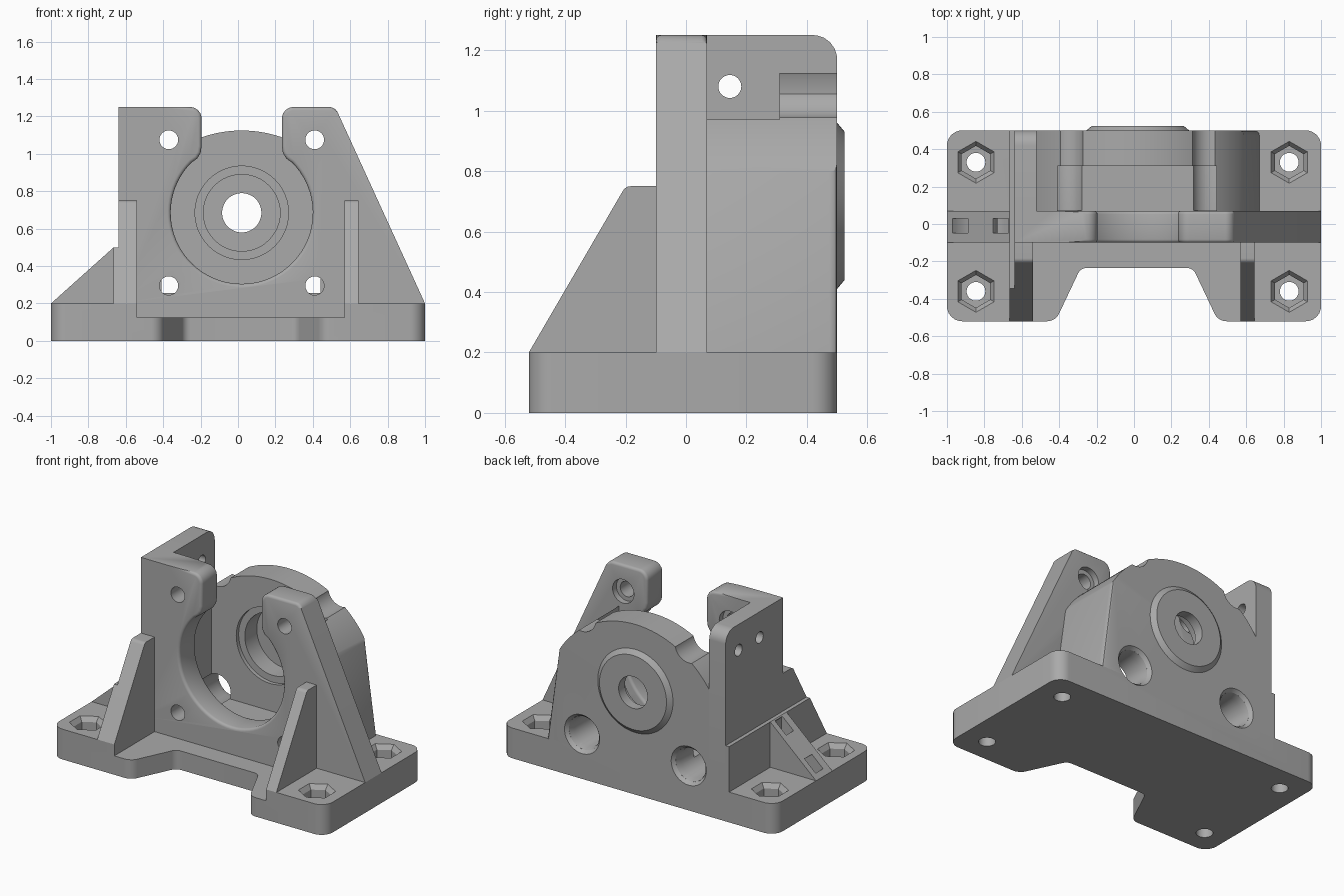
import bpy, bmesh
from math import cos, sin, tan, pi, radians, sqrt, atan2
from mathutils import Vector

cube = bpy.data.objects.get("Cube")
if cube:
    bpy.data.objects.remove(cube, do_unlink=True)

grey = bpy.data.materials.new("grey plastic")
grey.use_nodes = True
grey.diffuse_color = (0.4, 0.4, 0.4, 1)
grey.node_tree.nodes["Principled BSDF"].inputs["Base Color"].default_value = (0.4, 0.4, 0.4, 1)

AXES = {"x": lambda a, b, t: (t, a, b),
        "y": lambda a, b, t: (a, t, b),
        "z": lambda a, b, t: (a, b, t)}


def arc(cx, cy, r, start, end, n):
    """Points on a circular arc, angles in degrees."""
    angles = [radians(start + (end - start) * i / n) for i in range(n + 1)]
    return [(cx + r * cos(a), cy + r * sin(a)) for a in angles]


def circle(cx, cy, r, n=48, start=0):
    return arc(cx, cy, r, start, start + 360, n)[:-1]


def rounded(corners, steps=6):
    """Polygon from (a, b) or (a, b, radius) corners."""
    out = []
    for i, c in enumerate(corners):
        p = Vector(c[:2])
        if len(c) < 3:
            out.append(tuple(p))
            continue
        u = (Vector(corners[i - 1][:2]) - p).normalized()
        v = (Vector(corners[(i + 1) % len(corners)][:2]) - p).normalized()
        half = u.angle(v) / 2
        centre = p + (u + v).normalized() * (c[2] / sin(half))
        a = p + u * (c[2] / tan(half)) - centre
        b = p + v * (c[2] / tan(half)) - centre
        for k in range(steps + 1):
            d = a.lerp(b, k / steps).normalized() * c[2]
            out.append(tuple(centre + d))
    return out


def prism(name, pts, axis, lo, hi, end_pts=None, bevel=0, rule=None):
    """Extrude a profile along an axis; optionally bevel the edges picked by a rule."""
    place = AXES[axis]
    bm = bmesh.new()
    first = [bm.verts.new(place(a, b, lo)) for a, b in pts]
    last = [bm.verts.new(place(a, b, hi)) for a, b in (end_pts or pts)]
    bm.faces.new(first)
    bm.faces.new(last[::-1])
    for i in range(len(pts)):
        j = (i + 1) % len(pts)
        bm.faces.new((first[i], last[i], last[j], first[j]))
    bmesh.ops.recalc_face_normals(bm, faces=bm.faces[:])
    if bevel:
        edges = [e for e in bm.edges if rule(e.verts[0].co, e.verts[1].co)]
        bmesh.ops.bevel(bm, geom=edges, offset=bevel, segments=3, profile=0.5, affect="EDGES")
    mesh = bpy.data.meshes.new(name)
    bm.to_mesh(mesh)
    bm.free()
    mesh.materials.append(grey)
    ob = bpy.data.objects.new(name, mesh)
    bpy.context.collection.objects.link(ob)
    return ob


def box(name, x, y, z):
    return prism(name, [(x[0], y[0]), (x[1], y[0]), (x[1], y[1]), (x[0], y[1])], "z", *z)


def drill(cx, cy, r, axis, lo, hi, r_end=None, n=48, start=0):
    """Round, tapered or polygonal cutter."""
    return prism("cutter", circle(cx, cy, r, n, start), axis, lo, hi,
                 circle(cx, cy, r_end or r, n, start))


def cut(ob, cutters):
    for c in cutters:
        c.hide_render = True
        mod = ob.modifiers.new("cut", "BOOLEAN")
        mod.operation, mod.solver, mod.object = "DIFFERENCE", "EXACT", c
        bpy.context.view_layer.objects.active = ob
        bpy.ops.object.modifier_apply(modifier=mod.name)
        bpy.data.objects.remove(c, do_unlink=True)


CX, CZ = 0.02, 0.685           # motor axis
SCREWS_X = (-0.37, 0.41)
LOW, HIGH = 0.295, 1.075       # screw heights


def access_tunnels():
    """Screwdriver tunnels with flared mouths at the back."""
    out = []
    for x in SCREWS_X:
        out.append(drill(x, LOW, 0.1, "y", 0.072, 0.6))
        out.append(drill(x, LOW, 0.1, "y", 0.44, 0.48, 0.11))
        out.append(drill(x, LOW, 0.11, "y", 0.479, 0.51, 0.137))
    return out


def tie_tunnel():
    """Curved cable tie channel under the sloping rib."""
    pts = arc(-0.82, 0.36, 0.2, 202, 422, 24) + arc(-0.82, 0.36, 0.09, 422, 202, 24)
    return prism("cutter", pts, "y", -0.047, 0.03)


# Base with front notch, lowered front floor and hex bolt pockets
base = prism("base", rounded([
    (-1, -0.52, 0.08), (-0.42, -0.52, 0.07), (-0.285, -0.235, 0.05), (0.315, -0.235, 0.05),
    (0.45, -0.52, 0.07), (1, -0.52, 0.08), (1, 0.5, 0.08), (-1, 0.5, 0.08)]), "z", 0, 0.2)
cutters = [box("cutter", (-0.54, 0.57), (-0.6, -0.1), (0.125, 0.3)), tie_tunnel()]
for x in (-0.845, 0.83):
    for y in (-0.36, 0.33):
        cutters += [drill(x, y, 0.05, "z", -0.1, 0.3),
                    drill(x, y, 0.088, "z", 0.1, 0.19, n=6, start=90),
                    drill(x, y, 0.088, "z", 0.17, 0.21, 0.12, n=6, start=90)]
cut(base, cutters + access_tunnels())


# Front plate with open round motor seat
def seat_edge(a, b):
    on_face = abs(a.y - b.y) < 0.001
    inside = all(-0.63 < v.x < 0.53 and v.z > 0.21 for v in (a, b))
    return on_face and inside


outline = rounded([(-0.64, 0.2), (1, 0.2), (0.52, 1.25, 0.05), (0.235, 1.25, 0.06),
                   (0.235, 1.04)])
outline += [(0.24, 1.005), (0.258, 0.975)]
outline += arc(CX, CZ, 0.38, 45, -225, 56)
outline += [(-0.218, 0.975), (-0.2, 1.005)]
outline += rounded([(-0.195, 1.04), (-0.195, 1.25, 0.06), (-0.64, 1.25)])
plate = prism("front_plate", outline, "y", -0.1, 0.07, bevel=0.018, rule=seat_edge)
cut(plate, [drill(x, z, r, "y", y, 0.2) for x in SCREWS_X for z in (LOW, HIGH)
            for r, y in ((0.05, -0.2), (0.078, 0.03))])

# Side wall on the right with two cross holes
wall = prism("side_wall", rounded([(0.07, 0.2), (0.5, 0.2), (0.5, 1.25, 0.08), (0.07, 1.25)]),
             "x", -0.64, -0.52)
cut(wall, [drill(y, 1.08, 0.038, "x", -0.8, -0.4, n=32) for y in (0.145, 0.365)])

# Rear housing with arched top, motor pocket and bearing bore
R, RZ = 0.65, 0.475
right_end = atan2(0.8 - RZ, 0.575) * 180 / pi
left_end = 180 - atan2(sqrt(R * R - 0.54 ** 2), 0.54) * 180 / pi
profile = [(-0.52, 0.2), (0.67, 0.2)] + arc(CX, RZ, R, right_end, left_end, 36)
housing = prism("housing", profile, "y", 0.07, 0.5, bevel=0.025,
                rule=lambda a, b: min(a.x, b.x) > 0.57 and min(a.y, b.y) > 0.4
                and abs(a.z - b.z) > 0.3)
bore = [drill(CX, CZ, 0.205, "y", 0.2, 0.46),
        drill(CX, CZ, 0.25, "y", 0.3, 0.335, 0.25),
        drill(CX, CZ, 0.105, "y", 0.2, 0.6)]
grooves = [drill(x, HIGH, 0.1, "y", 0.06, 0.6) for x in SCREWS_X]
cut(housing, [box("cutter", (-0.41, 0.44), (0.06, 0.31), (0.255, 1.3))]
    + bore + grooves + access_tunnels())

# Bearing boss at the back
boss = drill(CX, CZ, 0.275, "y", 0.5, 0.525, 0.245, n=64)
boss.name = "bearing_boss"
cut(boss, [drill(CX, CZ, 0.105, "y", 0.4, 0.6)])

# Front gussets
gusset = rounded([(-0.1, 0.2), (-0.52, 0.2), (-0.2, 0.75, 0.03), (-0.1, 0.75)])
prism("right_gusset", gusset, "x", -0.64, -0.54)
prism("left_gusset", gusset, "x", 0.57, 0.645)

# Thickened foot along the side wall, following the gusset slope
prism("wall_foot", [(0.5, 0.2), (-0.52, 0.2), (-0.345, 0.5), (0.5, 0.5)], "x", -0.665, -0.64)

# Side rib with cable tie channel
rib = prism("side_rib", [(-1, 0.2), (-0.665, 0.2), (-0.665, 0.5)], "y", -0.1, 0.07)
cut(rib, [tie_tunnel()])

# Smooth shading with sharp corners
for ob in bpy.context.scene.objects:
    if ob.type == "MESH":
        bpy.ops.object.select_all(action="DESELECT")
        ob.select_set(True)
        bpy.context.view_layer.objects.active = ob
        bpy.ops.object.shade_smooth_by_angle(angle=radians(32))
